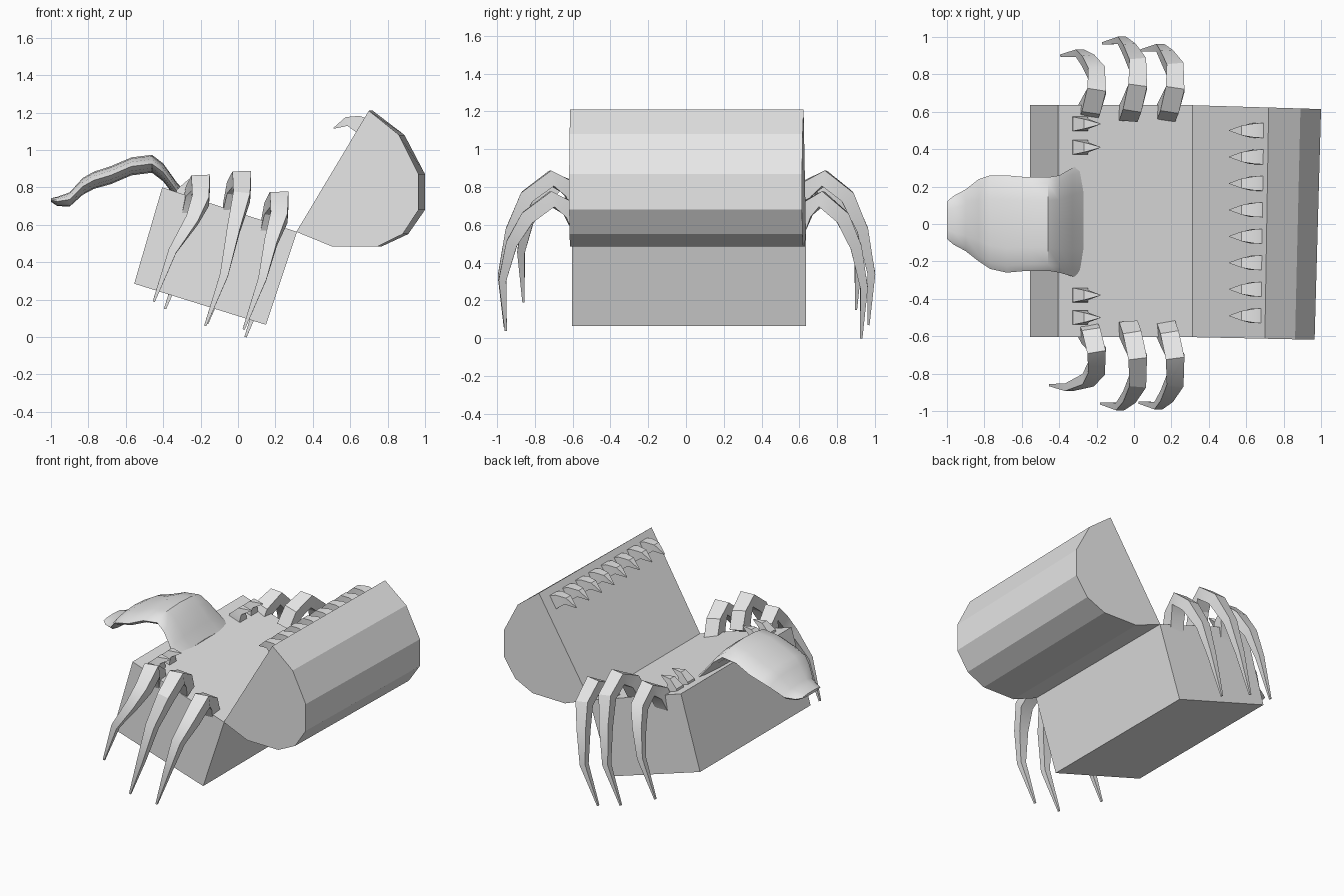
import bpy
import bmesh
import math
from mathutils import Vector

old = bpy.data.objects.get("Cube")
if old:
    bpy.data.objects.remove(old, do_unlink=True)

grey = bpy.data.materials.new("plain_grey")
grey.use_nodes = True
grey.diffuse_color = (0.8, 0.8, 0.8, 1)
grey.node_tree.nodes["Principled BSDF"].inputs["Base Color"].default_value = (0.8, 0.8, 0.8, 1)


def loft(name, rings, angle):
    """Skin a list of equal-length rings, cap both ends and shade by angle."""
    bm = bmesh.new()
    rows = [[bm.verts.new(p) for p in ring] for ring in rings]
    n = len(rows[0])
    for a, b in zip(rows, rows[1:]):
        for i in range(n):
            j = (i + 1) % n
            bm.faces.new((a[i], a[j], b[j], b[i]))
    bm.faces.new(rows[0])
    bm.faces.new(rows[-1])
    bmesh.ops.recalc_face_normals(bm, faces=bm.faces)
    mesh = bpy.data.meshes.new(name)
    bm.to_mesh(mesh)
    bm.free()
    mesh.materials.append(grey)
    ob = bpy.data.objects.new(name, mesh)
    bpy.context.collection.objects.link(ob)
    bpy.ops.object.select_all(action='DESELECT')
    ob.select_set(True)
    bpy.context.view_layer.objects.active = ob
    bpy.ops.object.shade_smooth_by_angle(angle=math.radians(angle))
    return ob


def spike(name, path, sizes, side):
    """Square-section tapering limb; sizes are half width along side, half thickness."""
    path = [Vector(p) for p in path]
    rings = []
    for i, p in enumerate(path):
        t = (path[min(i + 1, len(path) - 1)] - path[max(i - 1, 0)]).normalized()
        s = Vector(side)
        s = (s - t * s.dot(t)).normalized()
        n = t.cross(s)
        w, h = sizes[i]
        rings.append([p + s * w * a + n * h * b
                      for a, b in ((1, 1), (-1, 1), (-1, -1), (1, -1))])
    return loft(name, rings, 25)


# Chest body: tilted box
body = [(-0.555, 0.285), (0.15, 0.065), (0.315, 0.562), (-0.405, 0.80)]
loft("chest_body", [[(x, y, z) for x, z in body] for y in (-0.605, 0.635)], 20)

# Open lid: faceted barrel, slightly skewed about its hinge
hinge = 0.312
lid = [(hinge, 0.562), (0.72, 1.21), (0.89, 1.08), (1.0, 0.87), (1.0, 0.68),
       (0.91, 0.55), (0.77, 0.485), (0.51, 0.485)]
near = [(hinge + (x - hinge) * 0.95, -0.605 - (x - hinge) * 0.02, z) for x, z in lid]
far = [(x, 0.635 - (x - hinge) * 0.03, z) for x, z in lid]
loft("chest_lid", [near, far], 20)

# Tongue: x, middle height, half width, half thickness, y centre
sections = [
    (-1.0, 0.732, 0.10, 0.010, 0.02), (-0.965, 0.725, 0.13, 0.025, 0.02),
    (-0.90, 0.735, 0.165, 0.038, 0.02), (-0.83, 0.805, 0.22, 0.045, 0.02),
    (-0.77, 0.838, 0.25, 0.046, 0.01), (-0.68, 0.865, 0.26, 0.048, 0),
    (-0.57, 0.912, 0.25, 0.048, 0), (-0.46, 0.926, 0.25, 0.048, 0),
    (-0.40, 0.88, 0.26, 0.048, 0), (-0.33, 0.785, 0.29, 0.045, 0.01),
    (-0.27, 0.72, 0.31, 0.04, 0.02),
]
rings = []
for x, z, w, h, yc in sections:
    ring = []
    for k in range(12):
        a = math.tau * k / 12
        ring.append((x, yc + w * math.cos(a), z + h * math.sin(a)))
    rings.append(ring)
loft("tongue", rings, 40)

# Legs: base x, crest height, reach, tip x, tip z, for each side
legs = {
    (-1, "right", 0.56): [(-0.24, 0.87, 0.88, -0.45, 0.19), (-0.02, 0.89, 0.985, -0.175, 0.06),
                          (0.18, 0.78, 0.98, 0.03, 0.04)],
    (1, "left", 0.59): [(-0.24, 0.86, 0.92, -0.39, 0.15), (-0.02, 0.89, 0.99, -0.165, 0.07),
                        (0.18, 0.78, 0.95, 0.04, 0.0)],
}
leg_sizes = [(0.05, 0.045), (0.05, 0.045), (0.05, 0.042), (0.045, 0.038),
             (0.034, 0.03), (0.022, 0.02), (0.006, 0.006)]
for (sign, label, start), specs in legs.items():
    for number, (bx, top, reach, tx, tz) in enumerate(specs, 1):
        knee_z = tz + 0.27
        span = reach - start

        def point(x, f, z):
            return (x, sign * (start + span * f), z)

        path = [point(bx - 0.01, 0, top - 0.2), point(bx + 0.01, 0.12, top - 0.1),
                point(bx + 0.04, 0.36, top - 0.045), point(bx + 0.04, 0.66, top - 0.14),
                point(bx - 0.005, 0.86, (top + knee_z) / 2 - 0.04),
                point(tx + 0.1, 0.98, knee_z), point(tx, 0.94, tz)]
        spike(f"{label}_leg_{number}", path, leg_sizes, (1, 0, 0))

# Upper teeth along the lid rim
tooth_sizes = [(0.04, 0.05), (0.038, 0.042), (0.026, 0.024), (0.002, 0.002)]
for i in range(8):
    y = 0.5 - i * 0.1415
    spike(f"upper_tooth_{i + 1}",
          [(0.68, y, 1.12), (0.635, y, 1.142), (0.58, y, 1.152), (0.51, y, 1.115)],
          tooth_sizes, (0, 1, 0))

# Lower teeth on both sides of the tongue
for i, y in enumerate((0.535, 0.41, -0.38, -0.5), 1):
    spike(f"lower_tooth_{i}",
          [(-0.29, y, 0.72), (-0.287, y, 0.775), (-0.255, y, 0.82), (-0.18, y, 0.835)],
          tooth_sizes, (0, 1, 0))
